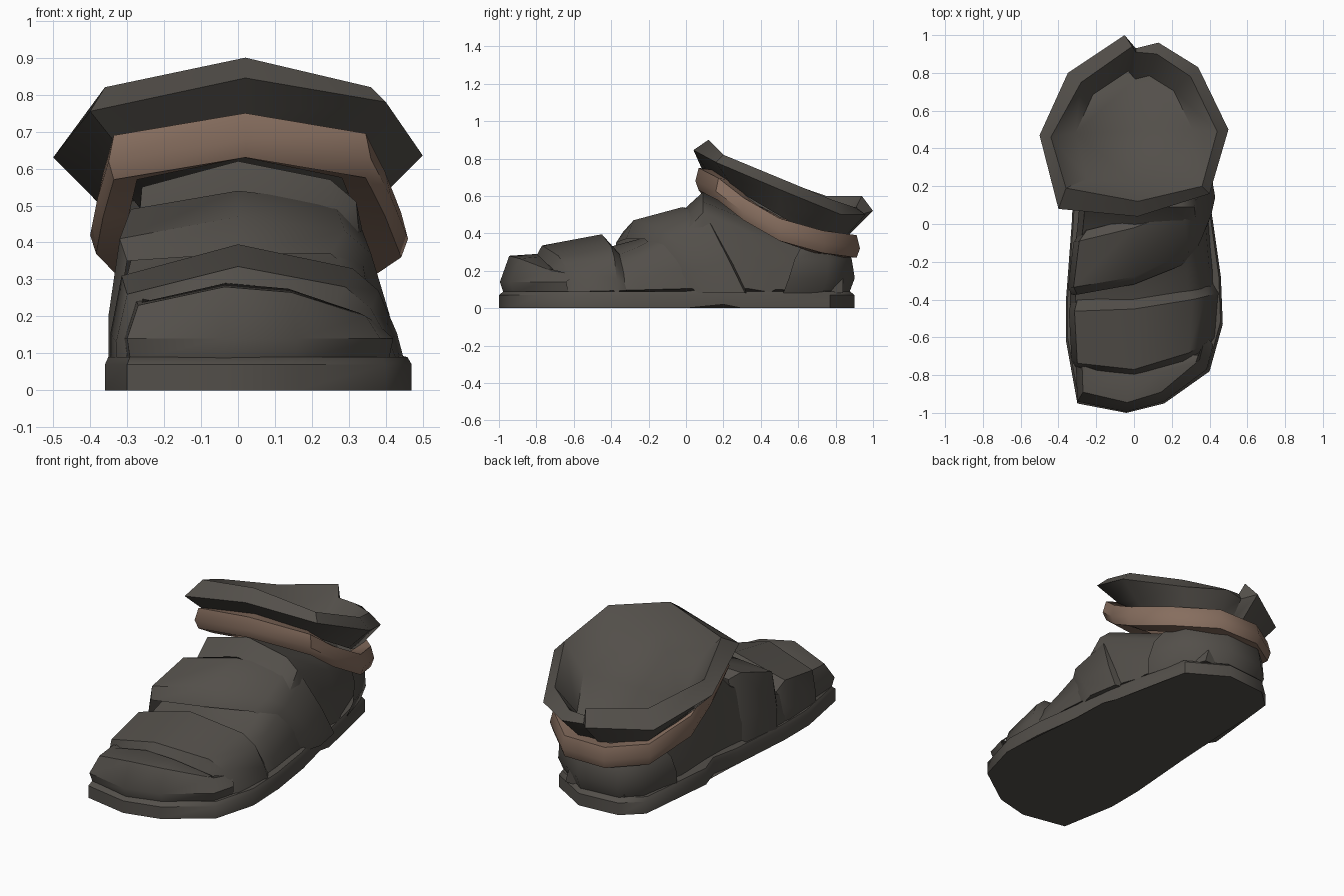
import bpy
import bmesh
import math

cube = bpy.data.objects.get("Cube")
if cube:
    bpy.data.objects.remove(cube, do_unlink=True)


def make_material(name, colour):
    material = bpy.data.materials.new(name)
    material.use_nodes = True
    material.diffuse_color = (*colour, 1)
    shader = next(n for n in material.node_tree.nodes if n.type == "BSDF_PRINCIPLED")
    shader.inputs["Base Color"].default_value = (*colour, 1)
    shader.inputs["Roughness"].default_value = 0.8
    return material


LEATHER = make_material("dark grey leather", (0.086, 0.078, 0.068))
BROWN = make_material("brown leather", (0.24, 0.155, 0.113))


def loft(name, rings, material, closed=True, cap_start=True, cap_end=True):
    """Skin a list of equal-length point rings into one object."""
    bm = bmesh.new()
    rows = [[bm.verts.new(p) for p in ring] for ring in rings]
    count = len(rows[0])
    for a, b in zip(rows, rows[1:]):
        for i in range(count if closed else count - 1):
            j = (i + 1) % count
            bm.faces.new((a[i], a[j], b[j], b[i]))
    if cap_start:
        bm.faces.new(rows[0][::-1])
    if cap_end:
        bm.faces.new(rows[-1])
    bmesh.ops.recalc_face_normals(bm, faces=bm.faces)
    mesh = bpy.data.meshes.new(name)
    bm.to_mesh(mesh)
    bm.free()
    mesh.materials.append(material)
    obj = bpy.data.objects.new(name, mesh)
    bpy.context.collection.objects.link(obj)
    bpy.ops.object.select_all(action="DESELECT")
    obj.select_set(True)
    bpy.context.view_layer.objects.active = obj
    bpy.ops.object.shade_smooth_by_angle(angle=math.radians(42))
    return obj


def scaled(ring, factor, dz, centre_y=0.5):
    """Shrink or grow a ring in plan and shift it in height."""
    return [(x * factor, centre_y + (y - centre_y) * factor, z + dz) for x, y, z in ring]


def arch(y, left, right, shoulder, top, skew=0, bow=0, lean=0):
    """Cross-section over the foot, steep on one side and sloping on the other."""
    points = [
        (left, 0.08), (left, shoulder * 0.5), (left + 0.03, shoulder), (0, top),
        (right - 0.14, shoulder + 0.02), (right - 0.07, shoulder - 0.04),
        (right - 0.02, shoulder * 0.5), (right, 0.08),
    ]
    return [(x, y + skew * x + bow * x * x + lean * max(x, 0) * (top - z), z)
            for x, z in points]


# Sole with a raised arch and a bevelled upper edge
outline = [
    (-0.04, -1), (0.16, -0.95), (0.4, -0.78), (0.47, -0.53), (0.46, -0.28),
    (0.42, 0), (0.39, 0.2), (0.38, 0.3), (0.28, 0.77), (0.06, 0.9),
    (-0.18, 0.88), (-0.29, 0.78), (-0.34, 0.3), (-0.32, 0.2), (-0.33, 0),
    (-0.36, -0.4), (-0.36, -0.62), (-0.3, -0.95),
]


def sole_ring(height, factor=1):
    return [(x * factor, y * factor, height + (0.02 if y == 0.2 else 0)) for x, y in outline]


loft("sole", [sole_ring(0), sole_ring(0.07), sole_ring(0.09, 0.975)], LEATHER)

# Foot body, from the toes over the instep to the heel
loft("foot_body", [
    arch(-0.7, -0.31, 0.39, 0.17, 0.24),
    arch(-0.4, -0.34, 0.43, 0.25, 0.33),
    arch(-0.25, -0.33, 0.42, 0.31, 0.37),
    arch(-0.02, -0.3, 0.4, 0.43, 0.52),
    arch(0.09, -0.29, 0.39, 0.55, 0.62),
    arch(0.45, -0.29, 0.34, 0.4, 0.45),
    arch(0.84, -0.19, 0.19, 0.3, 0.33),
], LEATHER, cap_start=False)

# Toe cap
toe = [
    (-0.31, -0.68, 0.25), (-0.3, -0.94, 0.23), (-0.04, -0.995, 0.28),
    (0.16, -0.94, 0.265), (0.385, -0.77, 0.2), (0.42, -0.64, 0.18),
]
loft("toe_cap", [
    [(x * 0.97, y * 0.98, 0.08) for x, y, z in toe],
    [(x, y, 0.14) for x, y, z in toe],
    [(x * 0.9, y + 0.05, z) for x, y, z in toe],
    [(x * 0.85, y * 0.3 - 0.5, z + 0.01) for x, y, z in toe],
], LEATHER, closed=False, cap_start=False)

# Broad toe strap
loft("toe_strap", [
    arch(-0.8, -0.3, 0.4, 0.2, 0.28, skew=0.1, bow=0.7),
    arch(-0.77, -0.33, 0.43, 0.26, 0.335, skew=0.1, bow=0.7),
    arch(-0.45, -0.345, 0.45, 0.31, 0.395, skew=0.1, bow=0.2),
    arch(-0.39, -0.33, 0.42, 0.26, 0.32, skew=0.1, bow=0.2),
], LEATHER, cap_start=False, cap_end=False)

# Diagonal instep strap, falling back down the sloping side
loft("instep_strap", [
    arch(-0.32, -0.33, 0.39, 0.35, 0.37, skew=0.3, bow=0.4, lean=1.3),
    arch(-0.28, -0.35, 0.43, 0.41, 0.47, skew=0.3, bow=0.4, lean=1.3),
    arch(-0.02, -0.32, 0.4, 0.49, 0.54, skew=0.3, bow=0.2, lean=1),
    arch(0.03, -0.28, 0.36, 0.46, 0.53, skew=0.3, bow=0.2, lean=1),
], LEATHER, cap_start=False, cap_end=False)

# Heel counter
heel = [
    (0.35, 0.53), (0.29, 0.74), (0.07, 0.89), (-0.17, 0.87), (-0.27, 0.77), (-0.32, 0.53),
]
loft("heel_counter", [
    [(x * 0.96, y * 0.98, 0.08) for x, y in heel],
    [(x * 1.02, y * 0.98 + 0.03, 0.16) for x, y in heel],
    [(x * 0.98, y * 0.85 + 0.13, 0.26) for x, y in heel],
    [(x * 0.86, y * 0.7 + 0.24, 0.32) for x, y in heel],
], LEATHER, closed=False, cap_start=False)

# Brown ankle band
band = [
    (-0.35, 0.1, 0.62), (0.02, 0.05, 0.68), (0.36, 0.16, 0.625), (0.415, 0.3, 0.52),
    (0.46, 0.5, 0.41), (0.36, 0.74, 0.345), (0.15, 0.93, 0.32), (-0.12, 0.93, 0.32),
    (-0.32, 0.79, 0.34), (-0.4, 0.5, 0.42), (-0.38, 0.28, 0.52),
]
loft("ankle_band", [
    scaled(band, 0.78, -0.05),
    scaled(band, 0.96, -0.05),
    band,
    scaled(band, 0.96, 0.07),
    scaled(band, 0.78, 0.06),
], BROWN, cap_start=False, cap_end=False)

# Flared cuff, split at the back, with a sunken floor
edge = [
    (-0.4, 0.08, 0.755), (0.02, 0.04, 0.845), (0.4, 0.16, 0.78), (0.5, 0.5, 0.635),
    (0.34, 0.83, 0.5), (0.13, 0.96, 0.5), (0.01, 0.93, 0.5), (-0.05, 1, 0.52),
    (-0.35, 0.8, 0.51), (-0.5, 0.47, 0.63),
]
rim = [
    (-0.36, 0.19, 0.82), (0.02, 0.12, 0.9), (0.36, 0.2, 0.82), (0.44, 0.49, 0.7),
    (0.3, 0.78, 0.58), (0.12, 0.9, 0.54), (0.01, 0.91, 0.54), (-0.01, 0.94, 0.6),
    (-0.28, 0.75, 0.6), (-0.44, 0.46, 0.7),
]
loft("cuff", [
    scaled(edge, 0.72, -0.14),
    scaled(edge, 0.8, -0.1),
    edge,
    rim,
    scaled(edge, 0.62, -0.08),
], LEATHER, cap_start=False)
